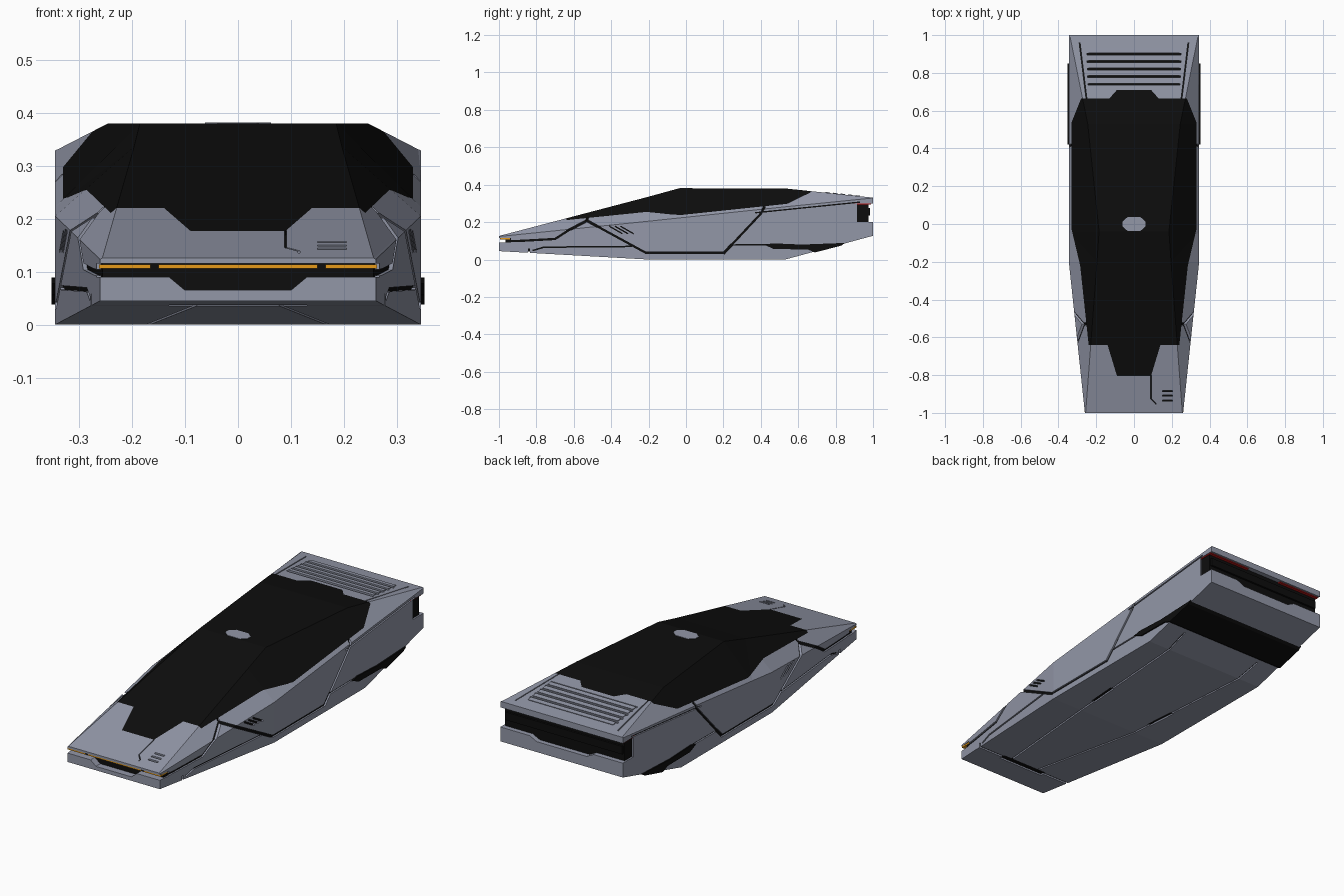
import bpy, bmesh
from mathutils import Vector

if "Cube" in bpy.data.objects:
    bpy.data.objects.remove(bpy.data.objects["Cube"])


def material(name, rgb):
    m = bpy.data.materials.new(name)
    m.diffuse_color = (*rgb, 1)
    m.use_nodes = True
    m.node_tree.nodes["Principled BSDF"].inputs["Base Color"].default_value = m.diffuse_color
    return m


GREY = material("panel_grey", (0.29, 0.31, 0.39))
BLACK = material("gloss_black", (0.004, 0.004, 0.004))
AMBER = material("amber", (0.8, 0.33, 0.01))
RED = material("red", (0.5, 0.01, 0.01))


def add(name, bm, mat):
    bmesh.ops.recalc_face_normals(bm, faces=bm.faces)
    me = bpy.data.meshes.new(name)
    bm.to_mesh(me)
    bm.free()
    ob = bpy.data.objects.new(name, me)
    bpy.context.collection.objects.link(ob)
    me.materials.append(mat)
    return ob


# Hull stations: y, half width, bottom z, shoulder z, roof half width, roof z
STATIONS = [(-1, .26, .045, .123, .256, .126),
            (-.2, .345, 0, .205, .196, .336),
            (-.04, .345, 0, .222, .185, .38),
            (.53, .345, 0, .282, .245, .38),
            (1, .345, .127, .329, .34, .331)]


def at(y):
    for a, b in zip(STATIONS, STATIONS[1:]):
        if y <= b[0]:
            t = (y - a[0]) / (b[0] - a[0])
            return [p + (q - p) * t for p, q in zip(a, b)]


def loft(name, ys, inset, mat):
    bm = bmesh.new()
    rings = []
    for s in map(at, ys):
        y, w, zb, zs, r, zr = s
        half = [(w - inset, zb + inset), (w - inset, zs - inset * .5), (r - inset * .6, zr - inset)]
        pts = half + [(-x, z) for x, z in reversed(half)]
        rings.append([bm.verts.new((x, y, z)) for x, z in pts])
    for a, b in zip(rings, rings[1:]):
        for i in range(6):
            j = (i + 1) % 6
            bm.faces.new((a[i], a[j], b[j], b[i]))
    bm.faces.new(rings[0])
    bm.faces.new(rings[-1])
    bmesh.ops.triangulate(bm, faces=[f for f in bm.faces if len(f.verts) == 4])
    return add(name, bm, mat)


def prism(name, pts, axis, lo, hi, mat=BLACK):
    # outline in the plane across the axis, extruded from lo to hi
    def place(a, b, d):
        return {'x': (d, a, b), 'y': (a, d, b), 'z': (a, b, d)}[axis]
    bm = bmesh.new()
    low = [bm.verts.new(place(a, b, lo)) for a, b in pts]
    top = [bm.verts.new(place(a, b, hi)) for a, b in pts]
    bm.faces.new(low)
    bm.faces.new(top)
    for i in range(len(pts)):
        j = (i + 1) % len(pts)
        bm.faces.new((low[i], low[j], top[j], top[i]))
    return add(name, bm, mat)


def ribbon(line, width):
    # mitred outline around an open polyline
    p = [Vector(q) for q in line]
    left, right = [], []
    for i, q in enumerate(p):
        d1 = (q - p[i - 1]).normalized() if i else (p[1] - q).normalized()
        d2 = (p[i + 1] - q).normalized() if i < len(p) - 1 else d1
        m = (d1 + d2).normalized()
        n = Vector((-m.y, m.x)) * (width / 2 / max(.4, m.dot(d1)))
        left.append(tuple(q + n))
        right.append(tuple(q - n))
    return left + right[::-1]


def boolean(ob, cutter, op='DIFFERENCE', keep=False):
    m = ob.modifiers.new("cut", 'BOOLEAN')
    m.operation, m.solver, m.object = op, 'EXACT', cutter
    dg = bpy.context.evaluated_depsgraph_get()
    me = bpy.data.meshes.new_from_object(ob.evaluated_get(dg))
    ob.modifiers.clear()
    ob.data = me
    if not keep:
        bpy.data.objects.remove(cutter)


def box(name, x0, x1, y0, y1, z0, z1, mat):
    return prism(name, [(x0, y0), (x1, y0), (x1, y1), (x0, y1)], 'z', z0, z1, mat)


def mirrored(half):
    return half + [(-a, b) for a, b in reversed(half)]


# Outer shell around a black core that shows through every gap
body = loft("body_shell", [-1, -.2, -.04, .53, 1], 0, GREY)
core = loft("inner_core", [-.965, -.2, -.04, .53, .975], .008, BLACK)
boolean(body, core, keep=True)

# Canopy glass split out of the shell
outline = mirrored([(.09, -.805), (.14, -.64), (.24, -.64), (.285, -.22), (.33, -.03),
                    (.33, .54), (.28, .665), (.13, .665), (.09, .71)])
canopy = body.copy()
canopy.data = body.data.copy()
canopy.name = "canopy_glass"
bpy.context.collection.objects.link(canopy)
glass_cut = prism("canopy_cutter", outline, 'z', .13, .6)
boolean(canopy, glass_cut, 'INTERSECT', keep=True)
boolean(body, glass_cut)
canopy.data.materials.clear()
canopy.data.materials.append(BLACK)
canopy.data.polygons.foreach_set("material_index", [0] * len(canopy.data.polygons))

# Nose and tail slots with a dip in the middle
boolean(body, prism("nose_slot", mirrored([(.1, .065), (.13, .09), (.4, .09), (.4, .115)]), 'y', -1.1, -.935))
boolean(body, prism("tail_slot", mirrored([(.14, .18), (.18, .2), (.4, .2), (.4, .3)]), 'y', .915, 1.1))

# Side seams (cut through both flanks at once)
side_seams = [
    ([(-.95, .098), (-.88, .1), (-.7, .11), (-.63, .155), (-.53, .208), (-.215, .036),
      (.2, .036), (.25, .085), (.4, .245), (.42, .285)], .012),
    ([(-.53, .205), (-.525, .235)], .012),
    ([(.37, .25), (.93, .307)], .007),
    ([(.24, .078), (.46, .08)], .007),
    ([(-.82, .048), (-.76, .066), (-.29, .07)], .008),
    ([(.2, .032), (.245, .08)], .016)]
side_seams += [([(-.41 + d, .178), (-.34 + d, .138)], .007) for d in (0, .03, .06)]
for line, w in side_seams:
    boolean(body, prism("side_seam", ribbon(line, w), 'x', -.5, .5))

# Hood seam, hood vents, rear deck seams and louvre gaps
top_seams = [([(.09, -.79), (.09, -.925), (.115, -.95), (.115, -.964)], .004)]
top_seams += [([(.15, y), (.205, y)], .009) for y in (-.885, -.91, -.935)]
top_seams += [([(s * .25, .65), (s * .288, .96)], .005) for s in (-1, 1)]
LOUVRES = (.74, .78, .82, .86, .9)
top_seams += [([(-.24 - .03 * (y - .6), y), (.24 + .03 * (y - .6), y)], .01) for y in LOUVRES]
for line, w in top_seams:
    boolean(body, prism("top_seam", ribbon(line, w), 'z', .13, .6))

# Underside seams
under = [([(-.4, -.84), (.4, -.84)], .012), ([(-.13, -.845), (.13, -.845)], .035)]
for s in (-1, 1):
    under += [([(s * .08, -.84), (s * .17, -.2), (s * .23, .66)], .008),
              ([(s * .178, -.1), (s * .19, .06)], .02)]
for line, w in under:
    boolean(body, prism("under_seam", ribbon(line, w), 'z', -.1, .058))

# Black band wrapping the rear underside
prism("rear_belly_band", [(.42, .078), (.46, .087), (.62, .08), (.85, .089), (.832, .075),
                          (.69, .038), (.65, .054), (.47, .056)], 'x', -.352, .352)

# Raised louvre blades on the rear deck
for i, y in enumerate(LOUVRES):
    z = .38 - .05 * (y - .53) / .47
    prism(f"louvre_blade_{i}", [(y + .005, z - .006), (y + .028, z - .006), (y + .03, z + .001), (y + .005, z + .004)],
          'x', -.24, .24, GREY)

# Headlight strip in three pieces, wrapping the corners
for n, a, b in (("centre", -.15, .15), ("right", .165, .262), ("left", -.262, -.165)):
    box(f"headlight_{n}", a, b, -.995, -.94, .106, .114, AMBER)
# Tail lights under the rear lip
for n, a, b in (("right", .1, .341), ("left", -.341, -.1)):
    box(f"tail_light_{n}", a, b, .9, .99, .295, .301, RED)
box("tail_rib", -.33, .33, .96, .985, .235, .275, BLACK)

# Small plate on the roof
prism("roof_plate", mirrored([(.035, -.036), (.062, -.012), (.062, .012), (.035, .036)]), 'z', .37, .382, GREY)
